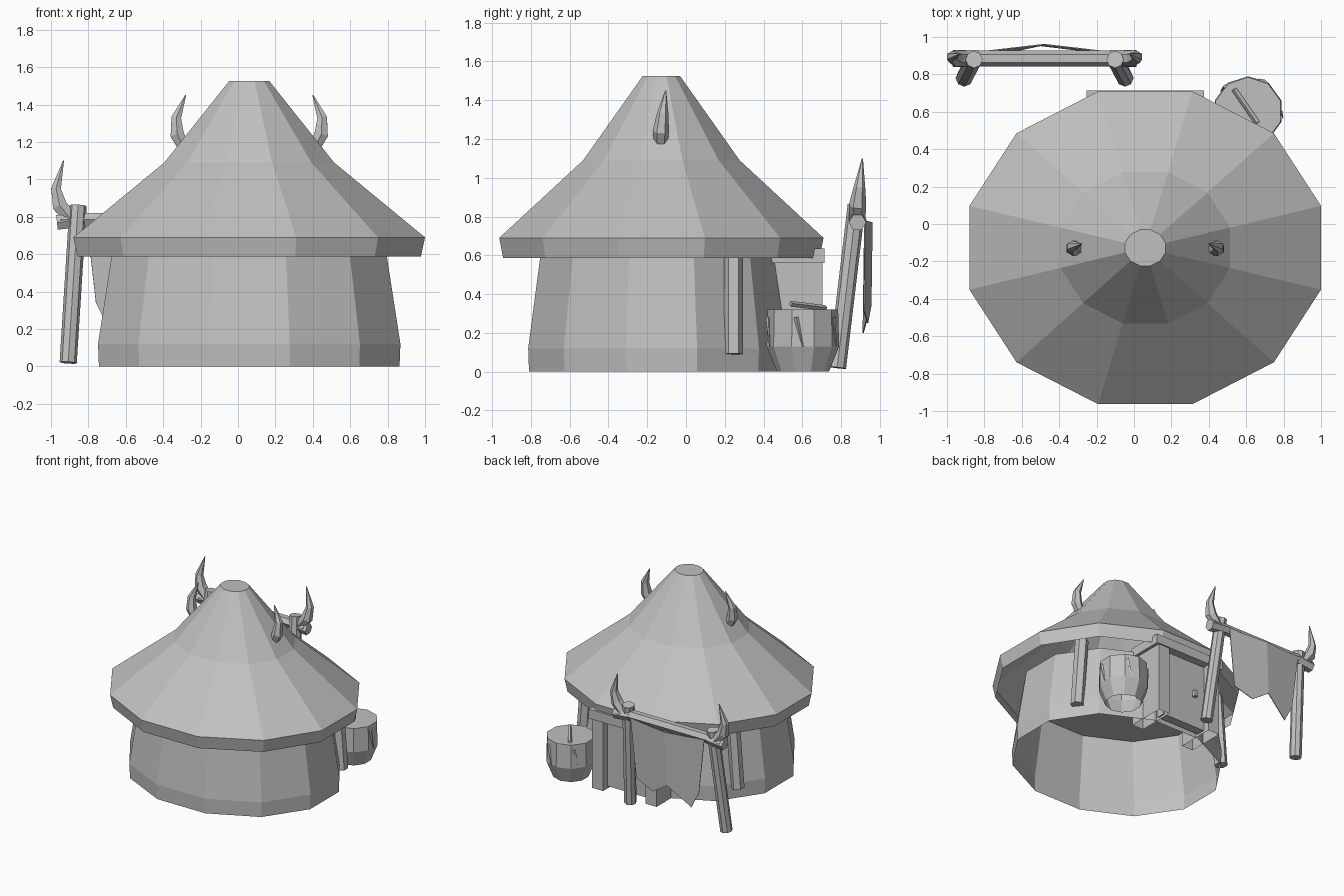
import bpy, bmesh, math
from mathutils import Vector

cube = bpy.data.objects.get("Cube")
if cube:
    bpy.data.objects.remove(cube, do_unlink=True)

grey = bpy.data.materials.new("plain grey")
grey.use_nodes = True
grey.diffuse_color = (0.53, 0.53, 0.53, 1)
grey.node_tree.nodes["Principled BSDF"].inputs["Base Color"].default_value = (0.53, 0.53, 0.53, 1)

CX, CY = 0.06, -0.127   # hut centre
FX = -0.478             # banner frame centre


def finish(name, bm):
    mesh = bpy.data.meshes.new(name)
    bm.to_mesh(mesh)
    bm.free()
    mesh.materials.append(grey)
    obj = bpy.data.objects.new(name, mesh)
    bpy.context.collection.objects.link(obj)
    return obj


def bridge(bm, rings):
    for a, b in zip(rings, rings[1:]):
        n = len(a)
        for i in range(n):
            j = (i + 1) % n
            bm.faces.new((a[i], a[j], b[j], b[i]))


def lathe(name, profile, n, centre, squash=1.0):
    """Faceted shell of (radius, z) rings, capped on top and open below."""
    bm = bmesh.new()
    rings = []
    for r, z in profile:
        angles = [math.tau * (i + 0.5) / n for i in range(n)]
        rings.append([bm.verts.new((centre[0] + r * math.cos(a),
                                    centre[1] + r * squash * math.sin(a), z)) for a in angles])
    bridge(bm, rings)
    bm.faces.new(rings[-1])
    return finish(name, bm)


def tube(name, points, radii, n=6):
    """Straight or bent rod with a radius at every point; rings never twist."""
    bm = bmesh.new()
    pts = [Vector(p) for p in points]
    rings = []
    for i, (p, r) in enumerate(zip(pts, radii)):
        t = (pts[min(i + 1, len(pts) - 1)] - pts[max(i - 1, 0)]).normalized()
        u = (Vector((0, 1, 0)) - t * t.y).normalized()
        v = t.cross(u)
        angles = [math.tau * k / n for k in range(n)]
        rings.append([bm.verts.new(p + r * (u * math.cos(a) + v * math.sin(a))) for a in angles])
    bridge(bm, rings)
    bm.faces.new(rings[0][::-1])
    bm.faces.new(rings[-1])
    return finish(name, bm)


def box(name, lo, hi, open_below=False):
    bm = bmesh.new()
    bmesh.ops.create_cube(bm, size=1)
    if open_below:
        base = [f for f in bm.faces if f.normal.z < -0.5]
        bmesh.ops.delete(bm, geom=base, context='FACES_ONLY')
    for v in bm.verts:
        v.co = Vector([l + (c + 0.5) * (h - l) for c, l, h in zip(v.co, lo, hi)])
    return finish(name, bm)


# Hut body with a flat ceiling, and roof
lathe("hut_wall", [(0.832, 0), (0.837, 0.12), (0.76, 0.6)], 12, (CX, CY), 0.85)
lathe("roof", [(0.95, 0.587), (0.973, 0.69), (0.47, 1.09), (0.112, 1.525)], 12, (CX, CY), 0.89)

# Paired parts on the hut
for side, s in (("left", 1), ("right", -1)):
    tube(f"{side}_roof_horn",
         [(CX + s * x, y, z) for x, y, z in ((0.34, -0.13, 1.15), (0.385, -0.13, 1.24),
                                             (0.39, -0.12, 1.33), (0.34, -0.105, 1.45))],
         [0.032, 0.042, 0.03, 0.003])
    tube(f"{side}_wall_pillar", [(CX + s * 0.695, 0.245, 0.09), (CX + s * 0.65, 0.245, 0.66)],
         [0.05, 0.05])
    x = CX + s * 0.24
    box(f"{side}_door_post", (x - 0.05, 0.4, 0), (x + 0.05, 0.705, 0.57), open_below=True)

# Doorway
box("door_lintel", (CX - 0.315, 0.42, 0.56), (CX + 0.315, 0.715, 0.635))
box("door_panel", (CX - 0.2, 0.58, 0.02), (CX + 0.2, 0.65, 0.57))
box("door_handle", (CX - 0.11, 0.64, 0.27), (CX - 0.08, 0.68, 0.32))

# Barrel with loose sticks
BX, BY = 0.61, 0.603
lathe("barrel", [(0.135, 0), (0.187, 0.13), (0.182, 0.32)], 10, (BX, BY))
tube("barrel_lid_stick", [(0.535, 0.72, 0.328), (0.66, 0.54, 0.35)], [0.015, 0.015], 4)
for i in range(5):
    a = math.tau * i / 5 - 0.2
    tube(f"barrel_stick_{i + 1}",
         [(BX + 0.18 * math.cos(a + 0.2), BY + 0.18 * math.sin(a + 0.2), 0.13),
          (BX + 0.18 * math.cos(a), BY + 0.18 * math.sin(a), 0.28)], [0.003, 0.013], 4)

# Banner frame
for side, s in (("left", 1), ("right", -1)):
    tube(f"{side}_frame_post", [(FX + s * 0.43, 0.78, 0.02), (FX + s * 0.377, 0.88, 0.86)],
         [0.046, 0.046], 8)
    tube(f"{side}_frame_binding", [(FX + s * 0.35, 0.885, 0.785), (FX + s * 0.49, 0.885, 0.77)],
         [0.045, 0.045])
    tube(f"{side}_frame_horn",
         [(FX + s * x, y, z) for x, y, z in ((0.41, 0.885, 0.78), (0.475, 0.885, 0.86),
                                             (0.495, 0.895, 0.95), (0.455, 0.91, 1.10))],
         [0.04, 0.045, 0.03, 0.003])
tube("crossbar", [(FX - 0.47, 0.885, 0.785), (FX + 0.47, 0.885, 0.785)], [0.042, 0.042])

# Ragged banner, folded along its middle
bm = bmesh.new()
top = bm.verts.new((-0.48, 0.963, 0.77))
low = bm.verts.new((-0.5, 0.957, 0.34))
right = [(-0.69, 0.917, 0.2), (-0.76, 0.92, 0.34), (-0.81, 0.925, 0.78)]
left = [(-0.36, 0.94, 0.25), (-0.2, 0.922, 0.31), (-0.15, 0.925, 0.78)]
bm.faces.new([top, low] + [bm.verts.new(p) for p in right])
bm.faces.new([low, top] + [bm.verts.new(p) for p in reversed(left)])
bmesh.ops.recalc_face_normals(bm, faces=bm.faces)
finish("banner", bm).modifiers.new("thickness", 'SOLIDIFY').thickness = 0.006
